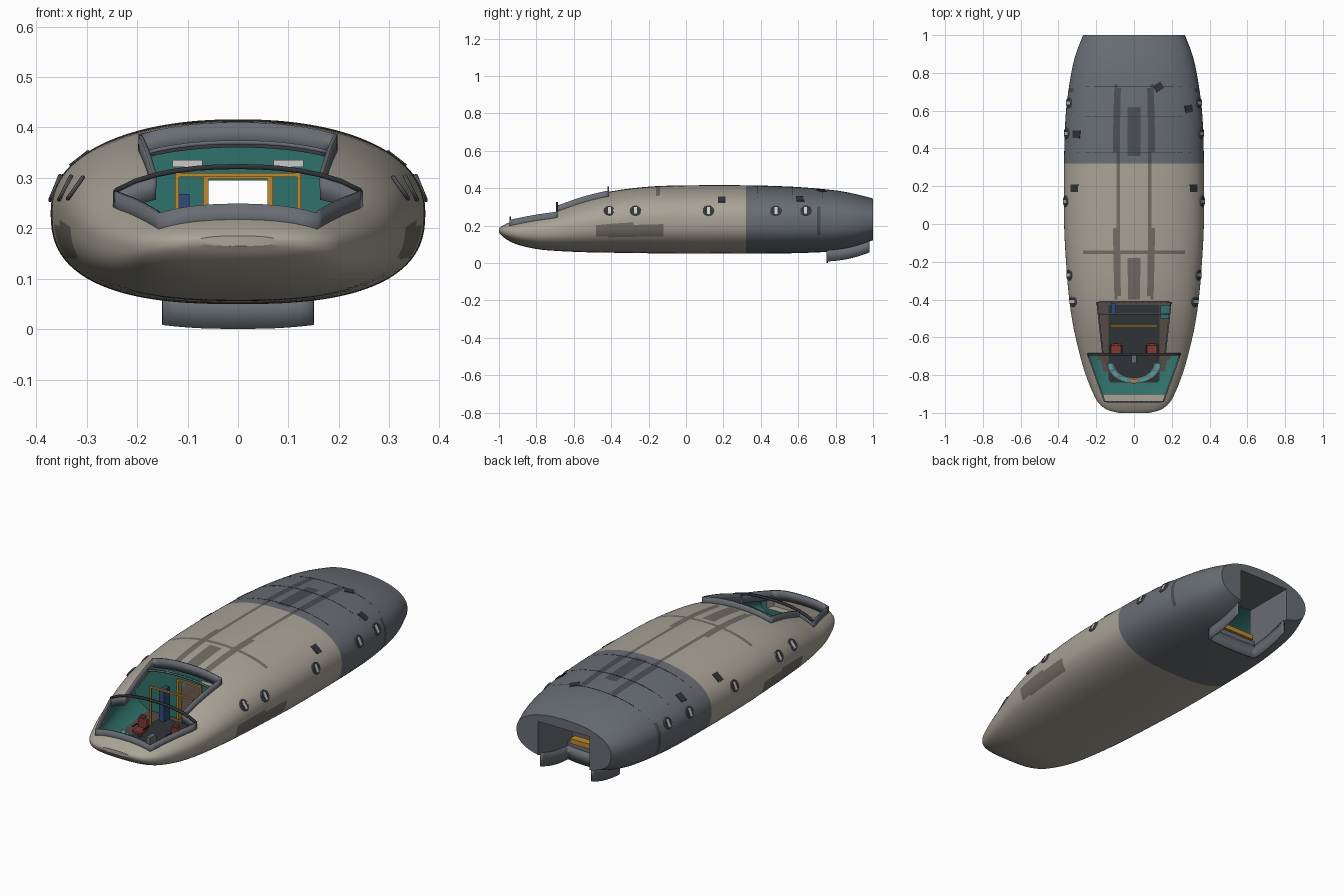
import bpy, bmesh, math
from mathutils import Vector

if "Cube" in bpy.data.objects:
    bpy.data.objects.remove(bpy.data.objects["Cube"])

def mat(name, c):
    m = bpy.data.materials.new(name)
    m.diffuse_color = (*c, 1)
    m.use_nodes = True
    m.node_tree.nodes["Principled BSDF"].inputs["Base Color"].default_value = m.diffuse_color
    return m

BEIGE, GREY = mat("beige_paint", (.40, .37, .31)), mat("grey_paint", (.14, .155, .175))
STAIN, STAIN2 = mat("beige_stain", (.17, .155, .13)), mat("grey_stain", (.07, .075, .085))
TEAL, BROWN = mat("teal_lining", (.03, .17, .15)), mat("brown_floor", (.09, .07, .06))
GOLD, RED = mat("gold_trim", (.5, .26, .03)), mat("red_leather", (.22, .04, .03))
DARK, SCREEN = mat("dark_metal", (.03, .033, .038)), mat("screen", (.05, .4, .38))
BLUE, LIGHT = mat("blue_cabinet", (.03, .07, .2)), mat("light_panel", (.6, .62, .62))
HULL_MATS = [BEIGE, GREY, STAIN, STAIN2, TEAL, BROWN]

# hull stations: y, half width, top z, bottom z
ST = [(-1, .08, .185, .165), (-.985, .14, .197, .145), (-.95, .185, .215, .12), (-.9, .215, .232, .098),
      (-.8, .255, .262, .075), (-.7, .285, .29, .065), (-.55, .32, .345, .058), (-.4, .343, .383, .055),
      (-.2, .36, .408, .052), (0, .37, .415, .05), (.35, .37, .415, .05), (.6, .36, .406, .053),
      (.8, .332, .388, .063), (.9, .308, .37, .08), (1, .27, .345, .112)]

def station(y):
    y = max(-1, min(1, y))
    i = max(k for k in range(len(ST) - 1) if ST[k][0] <= y)
    p, q = ST[i], ST[i + 1]
    o, r = ST[max(i - 1, 0)], ST[min(i + 2, len(ST) - 1)]
    h = q[0] - p[0]
    t = (y - p[0]) / h
    out = []
    for k in (1, 2, 3):
        m0, m1 = (q[k] - o[k]) / (q[0] - o[0]) * h, (r[k] - p[k]) / (r[0] - p[0]) * h
        out.append((2*t**3 - 3*t*t + 1)*p[k] + (t**3 - 2*t*t + t)*m0 + (3*t*t - 2*t**3)*q[k] + (t**3 - t*t)*m1)
    return out

def section(y, ang, a, zt, zb):
    c, s = math.cos(ang), math.sin(ang)
    n = 2.2 if s > 0 else 2.6
    return Vector((math.copysign(abs(c)**(2/n), c) * a, y,
                   (zt + zb)/2 + math.copysign(abs(s)**(2/n), s) * (zt - zb)/2))

def skin_z(x, y, top=True):
    a, zt, zb = station(y)
    n = 2.2 if top else 2.6
    return (zt + zb)/2 + (1 if top else -1)*(zt - zb)/2 * max(0, 1 - abs(x/a)**n)**(1/n)

def skin_x(y, z):
    a, zt, zb = station(y)
    return a * (1 - abs((z - (zt + zb)/2) / ((zt - zb)/2))**2.2)**(1/2.2)

def make(name, verts, faces, mats=()):
    me = bpy.data.meshes.new(name)
    me.from_pydata([tuple(v) for v in verts], [], faces)
    bm = bmesh.new()
    bm.from_mesh(me)
    bmesh.ops.recalc_face_normals(bm, faces=bm.faces)
    bm.to_mesh(me)
    bm.free()
    ob = bpy.data.objects.new(name, me)
    bpy.context.collection.objects.link(ob)
    for m in mats:
        me.materials.append(m)
    return ob

def active(ob):
    bpy.ops.object.select_all(action='DESELECT')
    ob.select_set(True)
    bpy.context.view_layer.objects.active = ob

def smooth(ob):
    active(ob)
    bpy.ops.object.shade_smooth_by_angle(angle=math.radians(30))

def loft(name, ys, n, mats, inner=False):
    V = []
    for y in ys:
        a, zt, zb = station(y)
        if inner:
            a, zt, zb = a*.93, zt - .015, zb + .015
        for k in range(n):
            p = section(y, (k + .5)*2*math.pi/n, a, zt, zb)
            if inner:
                p.z = max(p.z, .1)
            V.append(p)
    R = len(ys)
    F = [(i*n + k, i*n + (k+1) % n, (i+1)*n + (k+1) % n, (i+1)*n + k) for i in range(R-1) for k in range(n)]
    F += [tuple(range(n)), tuple(range((R-1)*n, R*n))]
    return make(name, V, F, mats)

def box(name, x0, x1, y0, y1, z0, z1, *mats):
    V = [(x, y, z) for x in (x0, x1) for y in (y0, y1) for z in (z0, z1)]
    return make(name, V, [(0,1,3,2), (4,6,7,5), (0,4,5,1), (2,3,7,6), (0,2,6,4), (1,5,7,3)], mats)

def cut(ob, cutter, idx=None):
    if idx is not None:
        for p in cutter.data.polygons:
            p.material_index = idx
    m = ob.modifiers.new("cut", 'BOOLEAN')
    m.operation, m.solver, m.object = 'DIFFERENCE', 'EXACT', cutter
    active(ob)
    bpy.ops.object.modifier_apply(modifier=m.name)
    bpy.data.objects.remove(cutter)

# hull with paint zones and soot streaks
hull = loft("hull", [-1, -.995, -.99] + [-1 + .02*i for i in range(1, 101)], 128, HULL_MATS)
for p in hull.data.polygons:
    x, y, z = abs(p.center.x), p.center.y, p.center.z
    rear = y > .32
    top = z > .36
    soot = top and ((abs(x - .09) < .012 and -.4 < y < .75) or (x < .03 and (.36 < y < .62 or -.4 < y < -.18))
                    or (x < .28 and abs(y + .15) < .012))
    soot = soot or (x > .3 and .14 < z < .21 and -.48 < y < -.12) or (x > .3 and abs(y - .71) < .02 and .15 < z < .3)
    p.material_index = (3 if soot else 1) if rear else (2 if soot else 0)

cavity = loft("cavity", [-.9 + .06*i for i in range(28)], 64, HULL_MATS, True)
for p in cavity.data.polygons:
    p.material_index = 5 if p.center.z < .1005 else 4
cut(hull, cavity)

# stepped canopy opening
OUT = [(-.155, -.94), (.155, -.94), (.245, -.69), (.165, -.69), (.195, -.415),
       (-.195, -.415), (-.165, -.69), (-.245, -.69)]
N = len(OUT)
canopy = make("canopy_cutter", [(*p, .15) for p in OUT] + [(*p, .6) for p in OUT],
              [tuple(range(N)), tuple(range(N, 2*N))] + [(i, (i+1) % N, N + (i+1) % N, N + i) for i in range(N)], HULL_MATS)
cut(hull, canopy, 0)

# stern doorway through the end and the belly
cut(hull, box("stern_cutter", -.147, .147, .6, 1.1, .102, .295, *HULL_MATS), 1)
cut(hull, box("belly_cutter", -.147, .147, .755, 1.1, -.1, .2, *HULL_MATS), 1)
smooth(hull)

# upright walls that follow the skin
def wall(name, path, lo, hi, top=True, closed=False, m=GREY, thick=.008):
    pts = []
    segs = list(zip(path, path[1:] + path[:1])) if closed else list(zip(path, path[1:]))
    for (a, b) in segs:
        pts += [Vector(a).lerp(Vector(b), k/12) for k in range(12)]
    if not closed:
        pts.append(Vector(path[-1]))
    n = len(pts)
    V = [(p.x, p.y, max(0, skin_z(p.x, p.y, top) + d)) for d in (lo, hi) for p in pts]
    ob = make(name, V, [(i, (i+1) % n, n + (i+1) % n, n + i) for i in range(n if closed else n-1)], [m])
    s = ob.modifiers.new("thickness", 'SOLIDIFY')
    s.thickness, s.offset = thick, 0
    smooth(ob)

wall("canopy_rim", OUT, -.02, .03, closed=True)
wall("canopy_crossbar", [(-.245, -.69), (.245, -.69)], .024, .034, m=DARK, thick=.012)
wall("canopy_rear_bar", [(-.185, -.475), (.185, -.475)], .0, .008)
wall("stern_hatch_rim", [(-.147, .98), (-.147, .755), (.147, .755), (.147, .98)], .012, -.059, False)

# surface fittings placed along the skin normal
def fit(ob, pos, nrm, m):
    ob.location = pos
    ob.rotation_euler = nrm.to_track_quat('Z', 'Y').to_euler()
    ob.data.materials.append(m)

for s in (-1, 1):
    for y in (-.41, -.27, .12, .48, .64):
        z = .28
        pos = Vector((s*skin_x(y, z), y, z))
        nrm = Vector((s, 0, -(skin_x(y, z + .01) - skin_x(y, z - .01))/.02)).normalized()
        bpy.ops.mesh.primitive_torus_add(major_radius=.026, minor_radius=.004, major_segments=28, minor_segments=8)
        ring = bpy.context.object
        ring.name = "porthole_ring"
        fit(ring, pos, nrm, GREY)
        smooth(ring)
        bpy.ops.mesh.primitive_cylinder_add(radius=.025, depth=.006, vertices=28)
        bpy.context.object.name = "porthole_glass"
        fit(bpy.context.object, pos, nrm, DARK)
        bar = box("porthole_glint", -.008, .008, -.02, .02, .003, .004)
        fit(bar, pos, nrm, LIGHT)

for x, y in ((.315, .19), (-.315, .19), (.29, .61), (-.305, .475), (.13, .725)):
    e = .01
    nrm = Vector((-(skin_z(x+e, y) - skin_z(x-e, y))/(2*e), -(skin_z(x, y+e) - skin_z(x, y-e))/(2*e), 1)).normalized()
    fit(box("vent", -.02, .02, -.024, .024, -.003, .002), Vector((x, y, skin_z(x, y))), nrm, DARK)

for y in (.38, .57, .73):
    w = .3
    wall("panel_seam", [(-w, y), (w, y)], -.002, .0008, m=DARK, thick=.003)
box("nose_sensor", -.008, .008, -.993, -.975, .17, .176, DARK)

# decks and bulkheads
box("cockpit_carpet", -.135, .135, -.84, -.43, .1, .104, DARK)
for y in (-.395, .3):
    b = loft("bulkhead", [y, y + .012], 64, [TEAL], True)
    cut(b, box("door_cutter", -.06, .06, y - .1, y + .1, .05, .3, TEAL))
    for s in (-1, 1):
        box("door_post", s*.064 - .005, s*.064 + .005, y - .008, y + .016, .1, .305, GOLD)
    box("door_lintel", -.069, .069, y - .008, y + .016, .298, .307, GOLD)
for s in (-1, 1):
    box("frame_post", s*.121 - .004, s*.121 + .004, -.545, -.535, .1, .31, GOLD)
    box("light_panel", s*.1 - .03, s*.1 + .03, -.4, -.394, .322, .335, LIGHT)
box("frame_beam", -.125, .125, -.545, -.535, .302, .31, GOLD)
box("stern_sill", -.125, .125, .73, .77, .1, .125, GOLD)
box("cabinet", -.122, -.096, -.47, -.42, .1, .268, BLUE)
box("side_locker", .14, .2, -.5, -.43, .1, .2, TEAL)

# pilot seats
for s in (-1, 1):
    x = s*.095
    bpy.ops.mesh.primitive_cylinder_add(radius=.009, depth=.03, vertices=12, location=(x, -.665, .117))
    bpy.context.object.name = "seat_post"
    bpy.context.object.data.materials.append(DARK)
    parts = [box("seat_cushion", x-.028, x+.028, -.695, -.64, .128, .142, RED),
             box("seat_back", x-.026, x+.026, -.646, -.63, .138, .188, RED),
             box("seat_headrest", x-.014, x+.014, -.646, -.632, .19, .206, RED)]
    parts += [box("seat_arm", x + t*.031 - .004, x + t*.031 + .004, -.685, -.64, .15, .157, DARK) for t in (-1, 1)]
    for ob in parts:
        b = ob.modifiers.new("round", 'BEVEL')
        b.width, b.segments = .003, 2

# curved control console
V, F, n = [], [], 20
for k in range(n + 1):
    a = math.pi*(1 + k/n)
    for r, z in ((.11, .1), (.145, .1), (.145, .158), (.105, .142)):
        V.append((r*math.cos(a), -.735 + .75*r*math.sin(a), z))
for k in range(n):
    F += [(4*k + j, 4*k + (j+1) % 4, 4*k + 4 + (j+1) % 4, 4*k + 4 + j) for j in range(4)]
F += [(0, 1, 2, 3), tuple(4*n + j for j in range(4))]
make("console", V, F, [GREY])
for k in range(7):
    a = math.pi*(1 + (k + .5)/7)
    b = box("console_screen", -.017, .017, -.008, .008, 0, .004, GOLD if k == 3 else SCREEN)
    b.location = (.126*math.cos(a), -.735 + .0945*math.sin(a), .15)
    b.rotation_euler.z = a + math.pi/2
box("centre_pedestal", -.012, .012, -.735, -.685, .1, .15, GREY)
